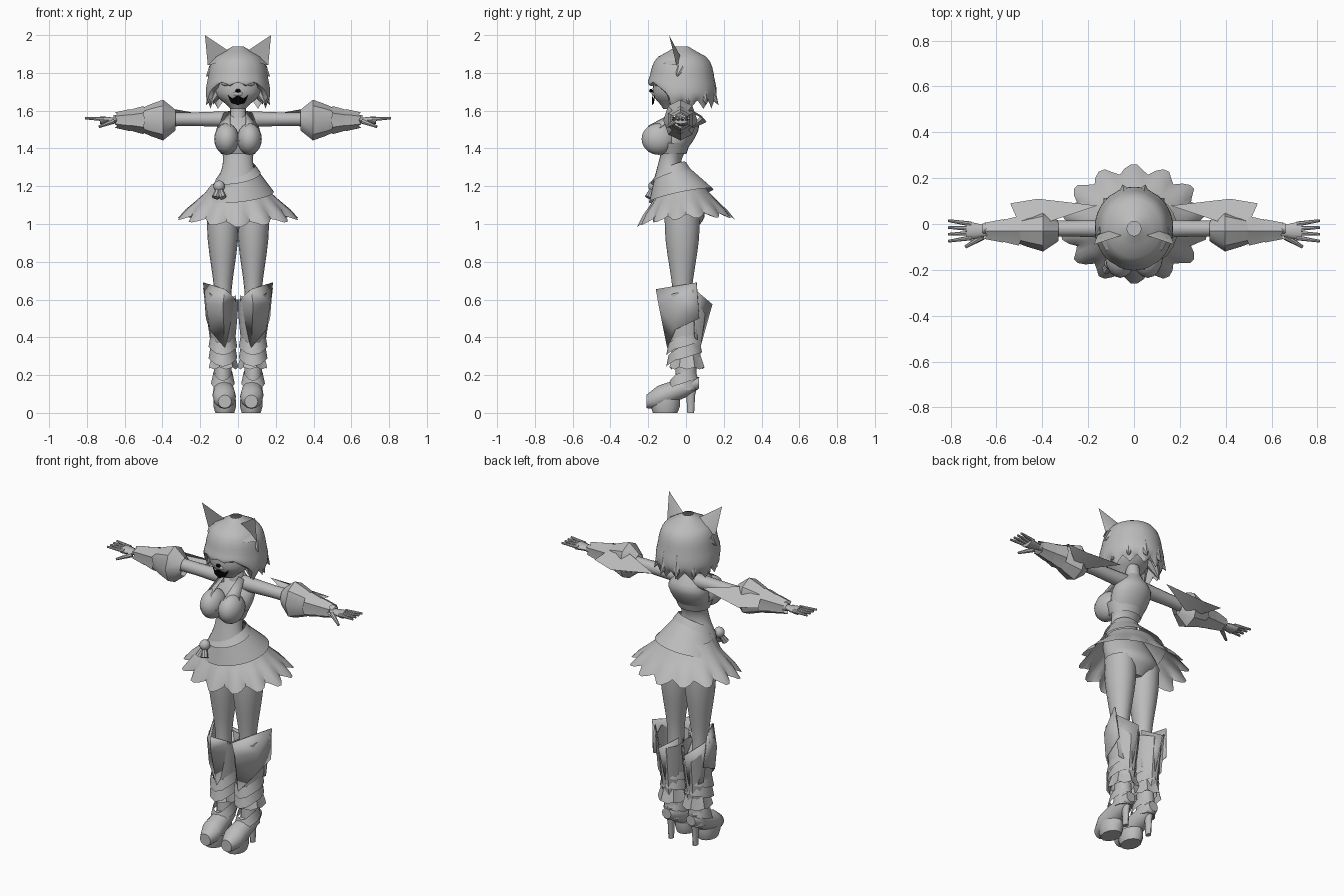
import bpy, bmesh
from math import sin, cos, pi, radians
from mathutils import Vector, Matrix

old = bpy.data.objects.get("Cube")
if old:
    bpy.data.objects.remove(old, do_unlink=True)


def material(name, value):
    m = bpy.data.materials.new(name)
    m.use_nodes = True
    m.diffuse_color = (value, value, value, 1)
    shader = m.node_tree.nodes["Principled BSDF"]
    shader.inputs["Base Color"].default_value = m.diffuse_color
    return m


GREY = material("plain_grey", .5)
BLACK = material("mouth_black", 0)
parts = []


def finish(name, bm, mirror=True, mat=GREY, thick=0):
    bmesh.ops.recalc_face_normals(bm, faces=bm.faces)
    mesh = bpy.data.meshes.new(name)
    bm.to_mesh(mesh)
    bm.free()
    mesh.materials.append(mat)
    ob = bpy.data.objects.new(name, mesh)
    bpy.context.collection.objects.link(ob)
    if thick:
        ob.modifiers.new("thickness", "SOLIDIFY").thickness = thick
    if mirror:
        ob.modifiers.new("mirror", "MIRROR").use_mirror_merge = False
    parts.append(ob)


def smooth_value(values, t):
    """Smooth curve through evenly spaced values."""
    last = len(values) - 1
    i = min(int(t * last), last - 1)
    f = t * last - i
    a, b, c, d = (values[max(0, min(j, last))] for j in range(i - 1, i + 3))
    return b + f / 2 * (c - a + f * (2 * a - 5 * b + 4 * c - d + f * (3 * (b - c) + d - a)))


def band(name, span, radii, centre, drift=(0, 0), bow=0, deep=1, axis="Z",
         sides=12, steps=1, closed=False, wave=None, **look):
    """Tube along an axis; radii are spread evenly over the span."""
    bm = bmesh.new()
    loops = []
    count = (len(radii) - 1) * steps
    for n in range(count + 1):
        t = n / count
        r = smooth_value(radii, t)
        loop = []
        for k in range(sides):
            a = 2 * pi * k / sides
            scale, shift = wave(a, t, k) if wave else (1, 0)
            u = centre[0] + drift[0] * t + r * scale * cos(a)
            v = centre[1] + drift[1] * t + bow * sin(pi * t) ** 2 + r * deep * scale * sin(a)
            w = span[0] + (span[1] - span[0]) * t + shift
            loop.append(bm.verts.new({"X": (w, u, v), "Y": (u, w, v), "Z": (u, v, w)}[axis]))
        loops.append(loop)
    for low, high in zip(loops, loops[1:]):
        for k in range(sides):
            j = (k + 1) % sides
            bm.faces.new((low[k], low[j], high[j], high[k]))
    if closed:
        bm.faces.new(loops[0])
        bm.faces.new(loops[-1])
    finish(name, bm, **look)


def ball(name, centre, size, **look):
    bm = bmesh.new()
    matrix = Matrix.Translation(centre) @ Matrix.Diagonal((*size, 1))
    bmesh.ops.create_uvsphere(bm, u_segments=16, v_segments=10, radius=1, matrix=matrix)
    finish(name, bm, **look)


def spikes(name, items, **look):
    bm = bmesh.new()
    for start, end, thick, thin in items:
        start, end = Vector(start), Vector(end)
        turn = (end - start).to_track_quat("Z", "Y").to_matrix().to_4x4()
        bmesh.ops.create_cone(bm, cap_ends=True, segments=8, radius1=thick, radius2=thin,
                              depth=(end - start).length,
                              matrix=Matrix.Translation((start + end) / 2) @ turn)
    finish(name, bm, **look)


def plate(name, points, faces, **look):
    """Points are lettered in order; each word of letters is a face."""
    bm = bmesh.new()
    corner = {letter: bm.verts.new(p) for letter, p in zip("abcdefghij", points)}
    for word in faces.split():
        bm.faces.new([corner[letter] for letter in word])
    finish(name, bm, **look)


# Edge shapes shared by cloth, hair and boots
def ruffle(a, t, k):
    return (1.06, .012) if k % 2 else (.94, 0)


def chevron(a, t, k):
    return 1, -.045 * max(0, -sin(a)) ** 2 + .03 * max(0, sin(a))


def slant(a, t, k):
    return 1, .035 * sin(a) + .02 * cos(a)


def pleat(a, t, k):
    fold = (-1, -.2, 1, 1, .2)[k % 5]
    return 1 + .08 * t * fold, t * (.02 * sin(a) + .025 * abs(cos(a)) - .012 * fold)


def fringe(a, t, k):
    front = min(1, max(0, -3 * sin(a) - 1.2))
    jag = abs(k % 4 - 2) / 2
    return 1 - .02 * t * (k % 8 == 0), front * .12 * t ** 3 + .045 * jag * t ** 6


def peaked(a, t, k):
    return 1, (1 - t) ** 4 * (.04 * max(0, cos(a)) - .03 * max(0, sin(a)))


# Head and face
band("head", (1.61, 1.87), (.04, .11, .13, .13, .1), (0, -.085), drift=(0, .055), deep=.9,
     sides=24, steps=3, closed=True, mirror=False)
ball("muzzle", (0, -.15, 1.69), (.035, .032, .02), mirror=False)
ball("nose", (0, -.185, 1.705), (.014, .01, .01), mat=BLACK, mirror=False)
ball("eyelids", (.055, -.15, 1.745), (.034, .02, .016))
smile = [(0, 1.68), (.03, 1.665), (.056, 1.685), (.035, 1.64), (0, 1.63)]
plate("mouth", [(x, .3 * x - .18, z) for x, z in smile], "abde bcd", mat=BLACK)

# Bobbed hair with a ring of flicked ends, and pointed hollow ears
band("hair", (1.94, 1.61), (.03, .12, .15, .16, .17, .17, .15), (0, -.02), deep=1.06,
     sides=48, steps=2, wave=fringe, mirror=False)
flicks = []
for k in range(8):
    a = radians(-30 + k * 240 / 7)
    flicks.append(((.11 * cos(a), .11 * sin(a), 1.74), (.17 * cos(a), .18 * sin(a), 1.63), .05, 0))
spikes("hair_flicks", flicks, mirror=False)
spikes("temple_tufts", [((.13, -.03, 1.82), (.17, -.05, 1.78), .03, 0)])
plate("ears", [(.175, -.09, 2), (.16, -.05, 1.84), (.055, -.05, 1.92), (.1, -.02, 1.87),
               (.12, -.12, 1.85), (.12, -.05, 1.88)], "acd adb cfa bfa cef ebf")

# Body and halter top
band("torso", (1.6, .96), (.04, .11, .11, .08, .09, .13, .15, .15, .06), (0, 0), bow=-.09,
     deep=.75, sides=24, steps=3, closed=True, mirror=False)
band("neck", (1.66, 1.55), (.035, .05), (0, -.01), mirror=False)
ball("bust", (.06, -.145, 1.45), (.066, .09, .084))
plate("halter_straps", [(.01, -.2, 1.44), (.11, -.15, 1.5), (.075, -.05, 1.59),
                        (.04, -.05, 1.6), (.045, -.2, 1.52)], "abe bcde", thick=.006)
band("top_band", (1.43, 1.37), (.115, .09), (0, -.075), deep=.85, sides=24, mirror=False)

# Pleated skirt, slanted sash and its knot
band("skirt", (1.21, 1.015), (.14, .3), (0, -.02), drift=(0, .02), deep=.8,
     sides=70, steps=4, wave=pleat, mirror=False)
band("sash", (1.28, 1.15), (.09, .14, .19), (0, -.085), drift=(0, .06), deep=.9,
     sides=28, wave=slant, mirror=False)
band("belt", (1.29, 1.25), (.09, .12), (0, -.08), deep=.9, sides=28, wave=slant, mirror=False)
knot = (-.1, -.17, 1.2)
ball("sash_knot", knot, (.03, .03, .03), mirror=False)
spikes("knot_tails", [(knot, (x, -.2, 1.14), .01, .02) for x in (-.12, -.08)], mirror=False)

# Arms, flared sleeves and hands
ARM = (-.03, 1.55)
band("arms", (.05, .66), (.042, .035, .035, .022), (-.02, 1.555), axis="X", steps=2)
band("sleeve_cuffs", (.33, .53), (.045, .09, .07, .045), ARM, deep=1.2, axis="X", sides=8)
for label, x, r in (("upper", .49, .07), ("lower", .56, .055)):
    band(label + "_sleeve_ruffles", (x, x + .08), (r, r * .7), ARM, axis="X", wave=ruffle)
plate("sleeve_drapes", [(.54, .09, 1.56), (.42, .11, 1.54), (.16, .08, 1.575),
                        (.4, 0, 1.62), (.4, 0, 1.49), (.5, 0, 1.6)], "dcb bce dbaf eba")
band("palms", (.64, .73), (.022, .033, .04), ARM, deep=.5, axis="X", steps=2, closed=True)
fingers = [((.71, -.02 * k, 1.555), (.81, .015 - .03 * k, 1.56), .011, .006) for k in range(4)]
spikes("fingers", fingers + [((.66, -.055, 1.545), (.735, -.1, 1.515), .015, .007)])

# Legs
LEG = .08
band("legs", (1.05, .5), (.085, .08, .062, .045, .045), (LEG, -.02), deep=1.1, sides=16, steps=2)

# Boot shafts with folded guards, layers and ragged hems
band("boot_shafts", (.6, .25), (.083, .075, .063, .055), (LEG, 0), deep=1.35,
     sides=10, wave=peaked)
plate("knee_guards", [(.07, -.16, .655), (.08, -.145, .57), (.07, -.1, .345), (.185, .055, .69),
                      (.17, -.05, .58), (.17, .07, .5), (.01, -.06, .6), (.01, .02, .5),
                      (.15, -.06, .44)],
      "abe ead edf gab gbch bcie ifec" .replace(" ifec", " ief"), thick=.008)
plate("boot_back_flares", [(.185, .04, .66), (.085, .14, .575), (.01, .05, .62), (.15, .05, .4),
                           (LEG, .08, .36), (.02, .04, .4)], "abed bcfe", thick=.008)
for label, z in (("upper", .41), ("lower", .35)):
    band(label + "_boot_layers", (z, z - .06), (.066, .076), (LEG, -.01), deep=1.25, wave=chevron)
band("boot_hems", (.31, .23), (.056, .078), (LEG, .005), deep=1.15, sides=14, wave=ruffle)

# High-heeled feet
band("ankles", (.26, .12), (.045, .05), (LEG, 0), deep=1.2, closed=True)
band("feet", (.07, -.21), (.03, .05, .055, .06, .06, .035), (LEG, .16), drift=(-.01, -.1),
     axis="Y", steps=2, closed=True)
band("instep_bands", (.215, .155), (.05, .063), (LEG, -.02), deep=1.3, wave=chevron)
band("toe_soles", (0, .07), (.05, .06, .06), (LEG - .01, -.11), deep=1.3, closed=True)
band("heels", (0, .19), (.014, .018, .035), (LEG, .025), deep=1.3, closed=True)

# Smooth shading with crisp folds
bpy.ops.object.select_all(action="DESELECT")
for ob in parts:
    ob.select_set(True)
bpy.context.view_layer.objects.active = parts[0]
bpy.ops.object.shade_smooth_by_angle(angle=radians(38))
